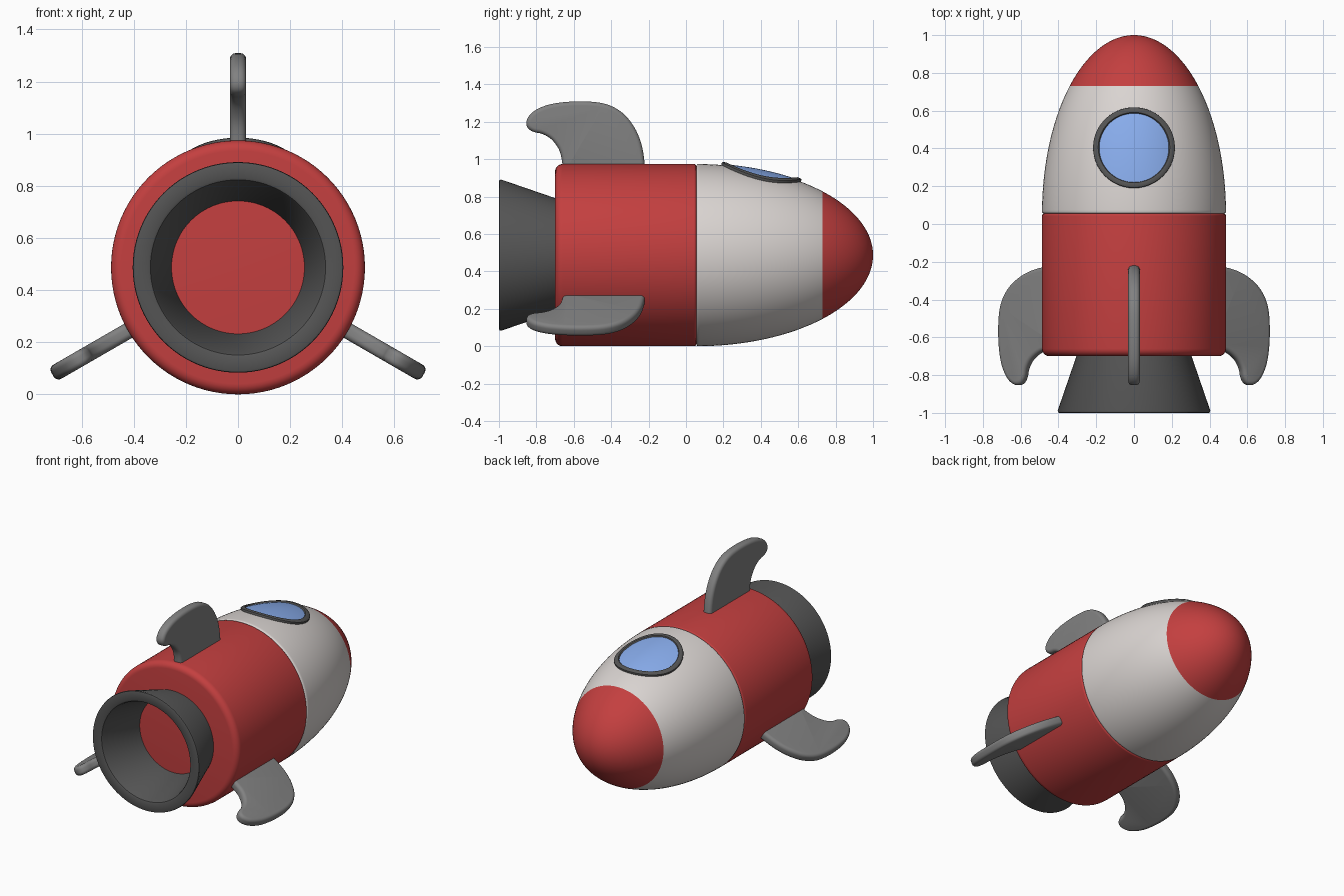
import bpy, bmesh, math
from mathutils import Vector, Matrix

if "Cube" in bpy.data.objects:
    bpy.data.objects.remove(bpy.data.objects["Cube"])

R, CZ = 0.487, 0.487          # hull radius and axis height
Y0, LEN = 0.055, 0.945        # start and length of the elliptical nose section


def material(name, rgb):
    m = bpy.data.materials.new(name)
    m.diffuse_color = (*rgb, 1)
    m.use_nodes = True
    m.node_tree.nodes["Principled BSDF"].inputs["Base Color"].default_value = m.diffuse_color
    return m


RED = material("red", (0.55, 0.05, 0.05))
WHITE = material("white", (0.70, 0.66, 0.64))
BLUE = material("blue", (0.25, 0.42, 0.85))
DARK = material("dark_grey", (0.09, 0.09, 0.09))
GREY = material("mid_grey", (0.22, 0.22, 0.22))


def finish(name, bm, mat, angle=35):
    bmesh.ops.recalc_face_normals(bm, faces=bm.faces)
    me = bpy.data.meshes.new(name)
    bm.to_mesh(me)
    bm.free()
    me.materials.append(mat)
    ob = bpy.data.objects.new(name, me)
    bpy.context.collection.objects.link(ob)
    bpy.ops.object.select_all(action='DESELECT')
    ob.select_set(True)
    bpy.context.view_layer.objects.active = ob
    bpy.ops.object.shade_smooth_by_angle(angle=math.radians(angle))
    return ob


def sweep(name, profile, place, mat, closed=False, n=96):
    """Turn a (a, b) profile round a circle; place(a, b, angle) gives the point."""
    bm = bmesh.new()
    rings = [[bm.verts.new(place(a, b, 2 * math.pi * i / n)) for i in range(n)]
             for a, b in profile]
    pairs = list(zip(rings, rings[1:]))
    if closed:
        pairs.append((rings[-1], rings[0]))
    for p, q in pairs:
        for i in range(n):
            j = (i + 1) % n
            bm.faces.new((p[i], p[j], q[j], q[i]))
    bmesh.ops.remove_doubles(bm, verts=bm.verts, dist=1e-5)
    return finish(name, bm, mat)


def lathe(y, r, t):
    return Vector((r * math.cos(t), y, CZ + r * math.sin(t)))


def on_hull(rho, h, t):
    """Point of the window disc laid on the hull and raised by h."""
    x, y = rho * math.cos(t), 0.402 + rho * math.sin(t)
    k = (y - Y0) / LEN
    z = math.sqrt(R * R * (1 - k * k) - x * x)
    normal = Vector((x / R**2, (y - Y0) / LEN**2, z / R**2)).normalized()
    return Vector((x, y, CZ + z)) + normal * h


def ellipse(a, b, n):
    return [(Y0 + LEN * math.sin(a + (b - a) * i / n),
             R * math.cos(a + (b - a) * i / n)) for i in range(n + 1)]


def arc(y, r, rad, a0, a1, n=6):
    out = []
    for i in range(n + 1):
        a = math.radians(a0 + (a1 - a0) * i / n)
        out.append((y + rad * math.cos(a), r + rad * math.sin(a)))
    return out


# Red engine section with rounded ends
sweep("engine_section",
      [(-0.70, 0)] + arc(-0.66, R - 0.04, 0.04, 180, 90)
      + arc(Y0 - 0.012, R - 0.012, 0.012, 90, 0, 4), lathe, RED)

# White cabin and red nose share one ellipse
split = math.asin((0.73 - Y0) / LEN)
sweep("cabin", arc(Y0 + 0.012, R - 0.012, 0.012, 180, 100, 4)
      + ellipse(0.02, split, 24), lathe, WHITE)
sweep("nose_cone", ellipse(split, math.pi / 2, 24), lathe, RED)

# Flared hollow nozzle with a softened rim
sweep("nozzle", [(-0.69, 0.255), (-0.70, 0.255), (-0.985, 0.330), (-0.996, 0.336),
                 (-1.0, 0.345), (-1.0, 0.394), (-0.997, 0.402), (-0.988, 0.404),
                 (-0.70, 0.305), (-0.69, 0.305)], lathe, DARK, closed=True)

# Window frame and glass, following the hull
sweep("window_frame", [(0.182, -0.01), (0.182, 0.010), (0.184, 0.014), (0.188, 0.016),
                       (0.206, 0.016), (0.210, 0.014), (0.212, 0.010), (0.212, -0.01)],
      on_hull, DARK, closed=True)
sweep("window_glass", [(0.185 * i / 8, 0.005) for i in range(9)], on_hull, BLUE)

# Fin outline as (y, distance from the axis)
FIN = [(-0.22, 0.44), (-0.222, 0.50), (-0.24, 0.60), (-0.28, 0.69), (-0.345, 0.765),
       (-0.44, 0.811), (-0.58, 0.822), (-0.72, 0.808), (-0.81, 0.772), (-0.850, 0.725),
       (-0.848, 0.683), (-0.815, 0.659), (-0.765, 0.647), (-0.715, 0.615),
       (-0.675, 0.555), (-0.66, 0.48), (-0.66, 0.44)]


def smooth(points, n=4):
    """Catmull-Rom curve through the points."""
    p = [Vector(q) for q in points]
    p = [p[0]] + p + [p[-1]]
    out = []
    for a, b, c, d in zip(p, p[1:], p[2:], p[3:]):
        for i in range(n):
            t = i / n
            out.append(0.5 * (2 * b + (c - a) * t + (2 * a - 5 * b + 4 * c - d) * t**2
                              + (3 * b - a - 3 * c + d) * t**3))
    return out + [p[-1]]


def fin(name, degrees):
    bm = bmesh.new()
    base = bm.faces.new([bm.verts.new((-0.031, q.x, q.y)) for q in smooth(FIN)])
    ext = bmesh.ops.extrude_face_region(bm, geom=[base])["geom"]
    bmesh.ops.translate(bm, vec=(0.062, 0, 0),
                        verts=[g for g in ext if isinstance(g, bmesh.types.BMVert)])
    # Round the rims of both flat sides
    rims = [e for e in bm.edges if abs(e.verts[0].co.x - e.verts[1].co.x) < 1e-5]
    bmesh.ops.bevel(bm, geom=rims, offset=0.022, segments=5, profile=0.5,
                    affect='EDGES', clamp_overlap=False)
    bm.transform(Matrix.Translation((0, 0, CZ))
                 @ Matrix.Rotation(math.radians(degrees), 4, 'Y'))
    finish(name, bm, GREY, 45)


for label, deg in (("top_fin", 0), ("right_fin", 120), ("left_fin", 240)):
    fin(label, deg)
